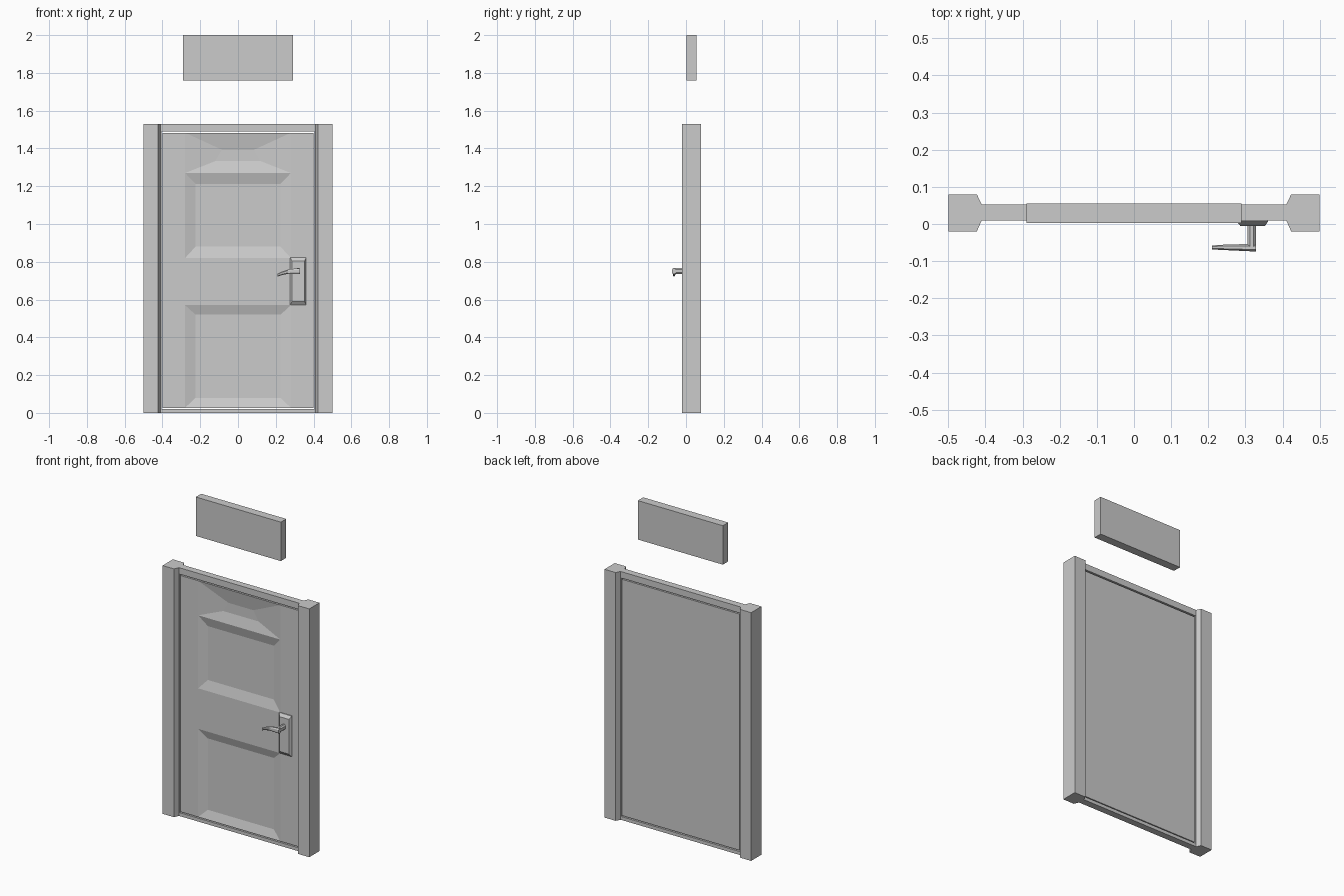
import bpy, bmesh

if "Cube" in bpy.data.objects:
    bpy.data.objects.remove(bpy.data.objects["Cube"])


def make(name, bm):
    bmesh.ops.remove_doubles(bm, verts=bm.verts, dist=0.0001)
    bmesh.ops.recalc_face_normals(bm, faces=bm.faces)
    me = bpy.data.meshes.new(name)
    bm.to_mesh(me)
    bm.free()
    ob = bpy.data.objects.new(name, me)
    bpy.context.collection.objects.link(ob)
    return ob


def loft(name, rings):
    """Skin a series of equal-length point rings and cap both ends."""
    bm = bmesh.new()
    vs = [[bm.verts.new(p) for p in r] for r in rings]
    n = len(vs[0])
    for a, b in zip(vs, vs[1:]):
        for i in range(n):
            j = (i + 1) % n
            bm.faces.new((a[i], a[j], b[j], b[i]))
    bm.faces.new(vs[0])
    bm.faces.new(vs[-1])
    return make(name, bm)


def rect(x0, x1, z0, z1, y):
    return [(x0, y, z0), (x1, y, z0), (x1, y, z1), (x0, y, z1)]


def box(name, x0, x1, y0, y1, z0, z1):
    return loft(name, [rect(x0, x1, z0, z1, y0), rect(x0, x1, z0, z1, y1)])


H = 1.53
FRONT, BACK = 0.01, 0.052

# Frame posts: chamfered profile extruded upward, mirrored left/right
profile = [(0.5, -0.02), (0.423, -0.02), (0.41, 0.01), (0.405, 0.01),
           (0.405, BACK), (0.41, BACK), (0.423, 0.08), (0.5, 0.08)]
for side, s in (("left", -1), ("right", 1)):
    loft(side + "_post", [[(s * x, y, z) for x, y in profile] for z in (0, H)])

# Frame rails
box("top_rail", -0.406, 0.406, FRONT, BACK, 1.491, H)
box("bottom_rail", -0.406, 0.406, FRONT, BACK, 0, 0.021)

# Door leaf: rows of stiles with recessed panels between them
W, P, Z0, Z1, D = 0.4, 0.28, 0.027, 1.483, 0.016
F, B = 0.012, 0.05
rows = [  # z0, z1, recess (bottom half width, z, top half width, z)
    (Z0, 0.57, (0.225, 0.08, 0.225, 0.52)),
    (0.57, 0.82, None),
    (0.82, 1.27, (0.225, 0.88, 0.225, 1.212)),
    (1.27, Z1, (0.12, 1.333, 0.085, 1.393)),
]
bm = bmesh.new()


def quad(*pts):
    bm.faces.new([bm.verts.new(p) for p in pts])


for z0, z1, rec in rows:
    for s in (-1, 1):
        quad(*rect(s * P, s * W, z0, z1, F))
        quad((s * W, F, z0), (s * W, B, z0), (s * W, B, z1), (s * W, F, z1))
    outer = rect(-P, P, z0, z1, F)
    if rec:
        bw, bz, tw, tz = rec
        y = F + D
        inner = [(-bw, y, bz), (bw, y, bz), (tw, y, tz), (-tw, y, tz)]
        for i in range(4):
            j = (i + 1) % 4
            quad(outer[i], outer[j], inner[j], inner[i])
        quad(*inner)
    else:
        quad(*outer)
    quad(*rect(-W, W, z0, z1, B))
for z in (Z0, Z1):
    quad((-W, F, z), (-P, F, z), (P, F, z), (W, F, z), (W, B, z), (-W, B, z))
make("door_leaf", bm)

# Handle plate with bevelled rim
loft("handle_plate", [rect(0.276, 0.361, 0.572, 0.822, 0.013),
                      rect(0.276, 0.361, 0.572, 0.822, 0.007),
                      rect(0.287, 0.352, 0.59, 0.804, -0.006)])


# Handle lever: stem leaving the plate, then a curved, tapering grip
def section_x(x, y0, y1, z0, z1):
    cy, cz = 0.25 * (y1 - y0), 0.25 * (z1 - z0)
    return [(x, y0, z0 + cz), (x, y0 + cy, z0), (x, y1 - cy, z0), (x, y1, z0 + cz),
            (x, y1, z1 - cz), (x, y1 - cy, z1), (x, y0 + cy, z1), (x, y0, z1 - cz)]


loft("handle_stem", [[(x, y, z) for x, z in
                      ((0.305, 0.742), (0.312, 0.734), (0.322, 0.734), (0.329, 0.742),
                       (0.329, 0.758), (0.322, 0.766), (0.312, 0.766), (0.305, 0.758))]
                     for y in (0.0, -0.06)])
grip = [(0.329, -0.074, -0.054, 0.734, 0.766), (0.300, -0.073, -0.054, 0.735, 0.764),
        (0.265, -0.071, -0.055, 0.736, 0.759), (0.235, -0.070, -0.056, 0.730, 0.749),
        (0.210, -0.068, -0.058, 0.722, 0.737)]
loft("handle_lever", [section_x(*g) for g in grip])

# Sign floating above the door
box("overhead_sign", -0.29, 0.29, 0.003, 0.055, 1.76, 2.0)
